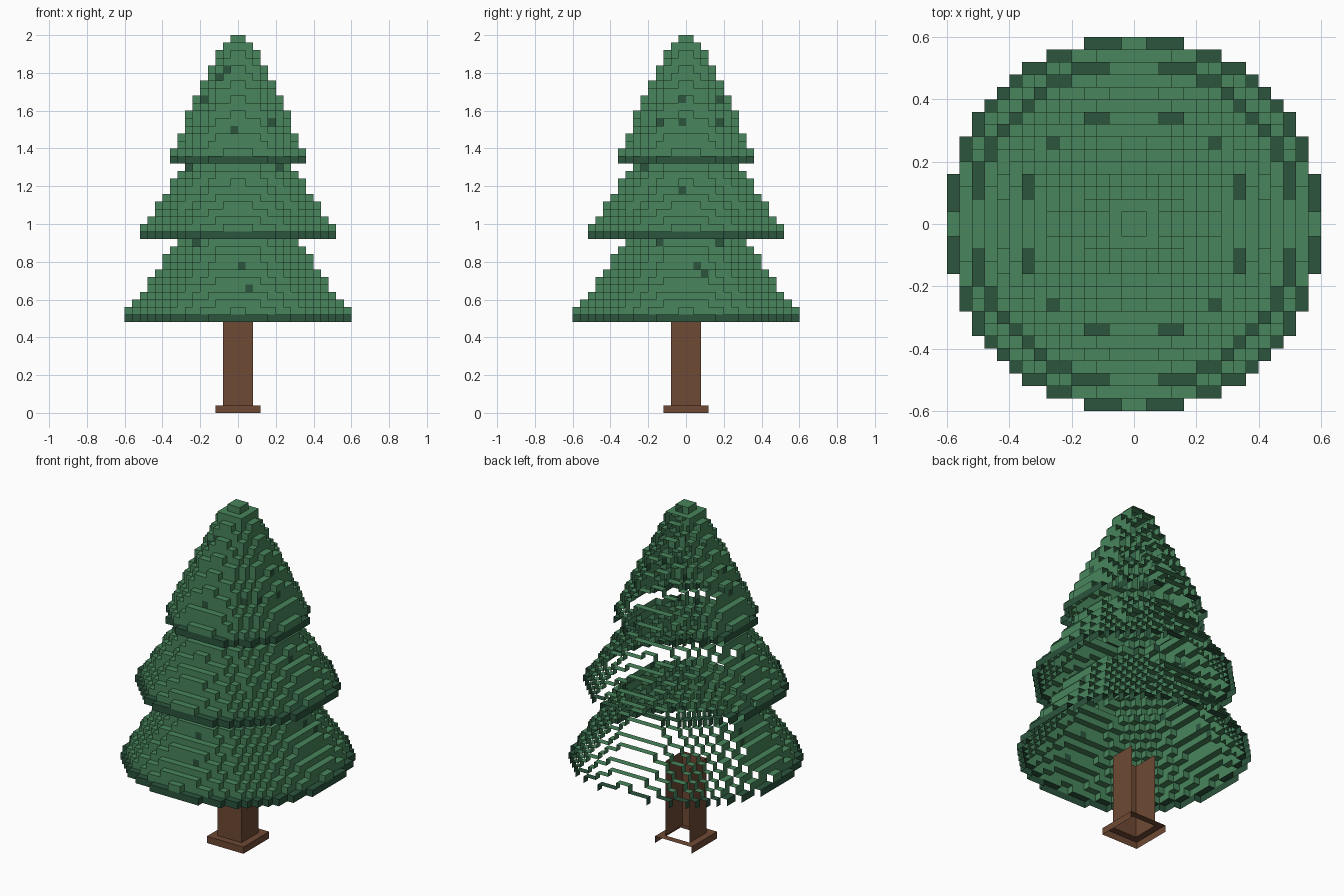
import bpy
import math

if "Cube" in bpy.data.objects:
    bpy.data.objects.remove(bpy.data.objects["Cube"])

S = 0.04  # block size


def material(name, rgb):
    m = bpy.data.materials.new(name)
    m.diffuse_color = (*rgb, 1.0)
    m.use_nodes = True
    m.node_tree.nodes["Principled BSDF"].inputs["Base Color"].default_value = m.diffuse_color
    return m


LEAF = material("leaf green", (0.065, 0.235, 0.107))
DARK = material("dark green", (0.024, 0.089, 0.047))
BARK = material("bark brown", (0.156, 0.067, 0.034))


def disc(radius, k):
    """Blocks of one round layer; block centres sit at half steps."""
    n = range(-16, 16)
    return {(i, j, k) for i in n for j in n
            if math.hypot(i + 0.5, j + 0.5) <= radius}


def square(half, k):
    n = range(-half, half)
    return {(i, j, k) for i in n for j in n}


def cone(first, last, radius, slope):
    cells = set()
    for k in range(first, last + 1):
        r = 1.0 if k == 49 else radius - slope * (k - first)
        cells |= disc(r, k)
    return cells


# Open shell directions: the back and the undersides are left open
SIDES = {
    (1, 0, 0): [(1, 0, 0), (1, 1, 0), (1, 1, 1), (1, 0, 1)],
    (-1, 0, 0): [(0, 1, 0), (0, 0, 0), (0, 0, 1), (0, 1, 1)],
    (0, -1, 0): [(0, 0, 0), (1, 0, 0), (1, 0, 1), (0, 0, 1)],
    (0, 0, 1): [(0, 0, 1), (1, 0, 1), (1, 1, 1), (0, 1, 1)],
}

# Dark needle flecks as (column, layer) on the front and on the two flanks
FRONT = {(-2, 45), (-3, 44), (-5, 41), (-1, 37), (4, 38), (-7, 32),
         (5, 32), (-6, 22), (0, 19), (1, 16)}
FLANK = {(-1, 41), (4, 41), (-1, 38), (-4, 38), (4, 38), (-6, 32),
         (-1, 29), (4, 22), (-4, 22), (1, 19), (2, 18)}


def leaf_colour(cell, side, rim):
    i, j, k = cell
    if k == rim:
        return 1
    if side[1] and (i, k) in FRONT:
        return 1
    if side[0] and (j, k) in FLANK:
        return 1
    return 0


def shell(name, cells, solid, mats, colour):
    """Make the exposed block faces of one part."""
    index, verts, faces, tints = {}, [], [], []
    for c in sorted(cells):
        for side, corners in SIDES.items():
            if tuple(a + b for a, b in zip(c, side)) in solid:
                continue
            face = []
            for q in corners:
                p = tuple(a + b for a, b in zip(c, q))
                if p not in index:
                    index[p] = len(verts)
                    verts.append(tuple(v * S for v in p))
                face.append(index[p])
            faces.append(face)
            tints.append(colour(c, side))
    mesh = bpy.data.meshes.new(name)
    mesh.from_pydata(verts, [], faces)
    for m in mats:
        mesh.materials.append(m)
    for poly, t in zip(mesh.polygons, tints):
        poly.material_index = t
    obj = bpy.data.objects.new(name, mesh)
    bpy.context.collection.objects.link(obj)
    return obj


# Trunk with a wider foot
foot = square(3, 0)
trunk = set().union(*(square(2, k) for k in range(1, 12)))

# Three stacked foliage tiers: first layer, last layer, radius, slope
tiers = {
    "lower_foliage": (12, 22, 15.18, 0.669),
    "middle_foliage": (23, 32, 13.3, 0.667),
    "upper_foliage": (33, 49, 9.3, 0.46),
}
foliage = {name: cone(*t) for name, t in tiers.items()}
solid = foot | trunk | set().union(*foliage.values())

shell("trunk_foot", foot, solid, [BARK], lambda c, s: 0)
shell("trunk", trunk, solid, [BARK], lambda c, s: 0)
for name, cells in foliage.items():
    rim = tiers[name][0]
    shell(name, cells, solid, [LEAF, DARK],
          lambda c, s, rim=rim: leaf_colour(c, s, rim))
